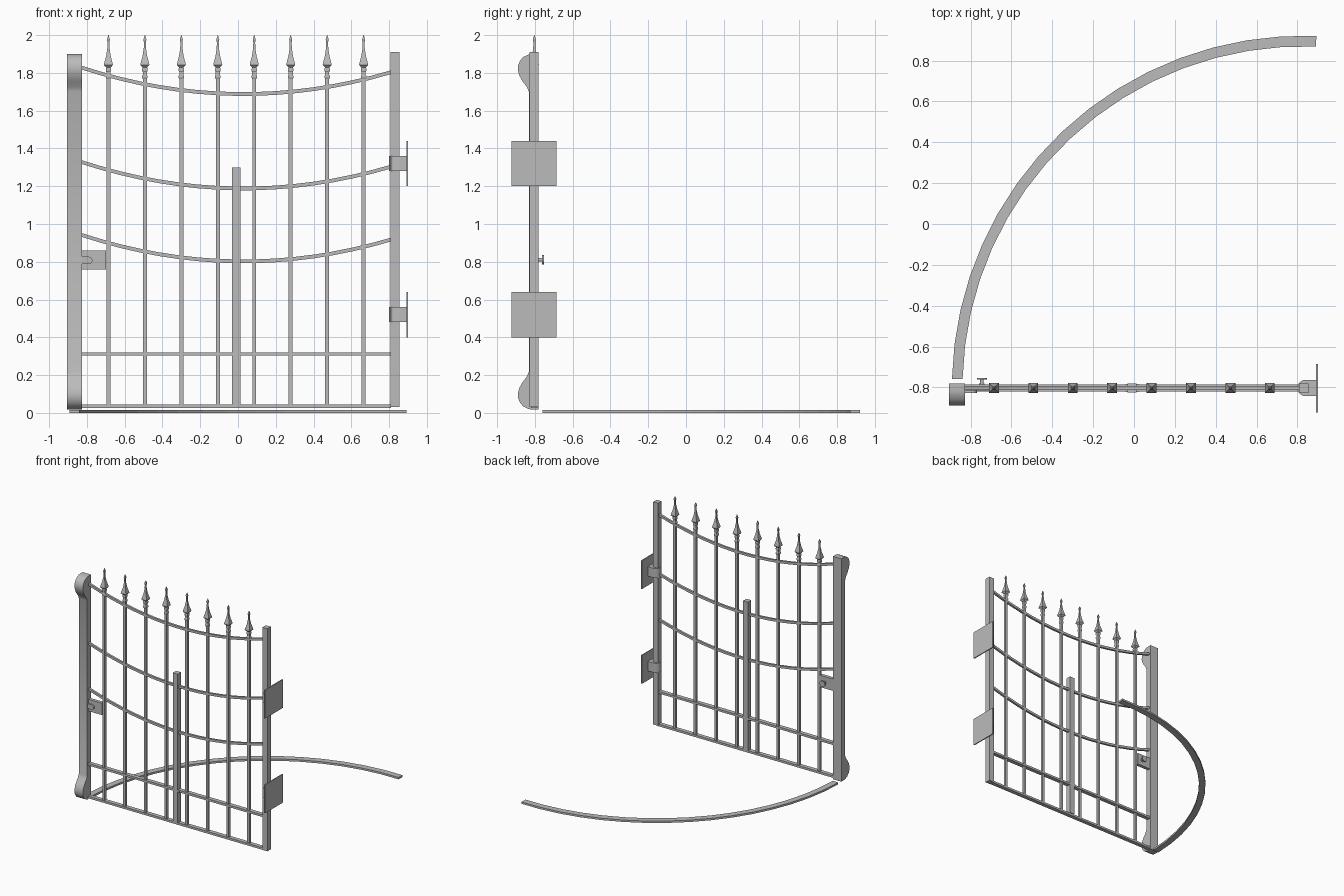
import bpy, bmesh, math
from mathutils import Vector

if "Cube" in bpy.data.objects:
    bpy.data.objects.remove(bpy.data.objects["Cube"], do_unlink=True)

# One painted metal colour
GREY = (0.5, 0.5, 0.5, 1)
metal = bpy.data.materials.new("grey_metal")
metal.use_nodes = True
metal.diffuse_color = GREY
metal.node_tree.nodes["Principled BSDF"].inputs["Base Color"].default_value = GREY

GATE_Y = -0.803


def finish(name, bm, smooth=False):
    bmesh.ops.recalc_face_normals(bm, faces=bm.faces)
    mesh = bpy.data.meshes.new(name)
    bm.to_mesh(mesh)
    bm.free()
    mesh.materials.append(metal)
    ob = bpy.data.objects.new(name, mesh)
    bpy.context.collection.objects.link(ob)
    if smooth:
        bpy.ops.object.select_all(action='DESELECT')
        ob.select_set(True)
        bpy.context.view_layer.objects.active = ob
        bpy.ops.object.shade_smooth_by_angle(angle=math.radians(35))
    return ob


def box(name, x, y, z):
    """Box from (low, high) ranges."""
    bm = bmesh.new()
    bmesh.ops.create_cube(bm, size=1)
    for v in bm.verts:
        v.co = Vector([(r[0] + r[1]) / 2 + c * (r[1] - r[0]) for r, c in zip((x, y, z), v.co)])
    return finish(name, bm)


def prism(name, points, offset, smooth=False):
    """Flat outline pushed along an offset."""
    bm = bmesh.new()
    face = bm.faces.new([bm.verts.new(p) for p in points])
    out = bmesh.ops.extrude_face_region(bm, geom=[face])
    bmesh.ops.translate(bm, vec=offset, verts=[v for v in out["geom"] if isinstance(v, bmesh.types.BMVert)])
    return finish(name, bm, smooth)


def sweep(name, sections):
    """Skin four-cornered sections into a bar."""
    bm = bmesh.new()
    rings = [[bm.verts.new(p) for p in s] for s in sections]
    for a, b in zip(rings, rings[1:]):
        for i in range(4):
            j = (i + 1) % 4
            bm.faces.new((a[i], a[j], b[j], b[i]))
    bm.faces.new(rings[0])
    bm.faces.new(rings[-1])
    return finish(name, bm)


def cylinder(name, x, z, radius, y0, y1):
    ring = [(x + radius * math.cos(i * math.tau / 20), y0, z + radius * math.sin(i * math.tau / 20))
            for i in range(20)]
    return prism(name, ring, (0, y1 - y0, 0), True)


# Latch post with a swelling at each end of its front
swell = [(-0.832, 1.70), (-0.842, 1.725), (-0.865, 1.755), (-0.882, 1.785), (-0.89, 1.815),
         (-0.888, 1.842), (-0.878, 1.866), (-0.86, 1.885), (-0.835, 1.897), (-0.82, 1.90)]
mirrored = [(y, 1.918 - z) for y, z in reversed(swell)]
outline = [(-0.78, 0.018)] + mirrored + swell + [(-0.78, 1.90)]
prism("latch_post", [(-0.905, y, z) for y, z in outline], (0.078, 0, 0), True)

# Hinge post
box("hinge_post", (0.808, 0.854), (-0.828, -0.782), (0.03, 1.91))

# Straight rails
for name, z in (("bottom_rail", 0.035), ("low_rail", 0.312)):
    box(name, (-0.83, 0.81), (GATE_Y - 0.017, GATE_Y + 0.017), (z - 0.009, z + 0.009))

# Sagging rails
for name, low in (("lower_curved_rail", 0.802), ("middle_curved_rail", 1.188), ("top_curved_rail", 1.688)):
    sections = []
    for i in range(17):
        x = -0.83 + 1.642 * i / 16
        z = low + 0.19 * (x - 0.03) ** 2
        sections.append([(x, GATE_Y + a * 0.009, z + b * 0.01)
                         for a, b in ((-1, -1), (1, -1), (1, 1), (-1, 1))])
    sweep(name, sections)

# Upright bars with spear finials
spear = [(0.011, 1.768), (0.014, 1.775), (0.014, 1.785), (0.011, 1.79), (0.011, 1.805), (0.014, 1.81),
         (0.014, 1.823), (0.011, 1.828), (0.024, 1.842), (0.022, 1.852), (0.012, 1.89), (0.006, 1.93),
         (0.005, 1.962), (0.008, 1.976), (0.001, 2.0)]
for i in range(8):
    x = -0.686 + 0.193 * i
    box(f"bar_{i + 1}", (x - 0.0105, x + 0.0105), (GATE_Y - 0.0105, GATE_Y + 0.0105), (0.035, 1.77))
    sweep(f"finial_{i + 1}", [[(x + a * r, GATE_Y + b * r, z)
                               for a, b in ((-1, -1), (1, -1), (1, 1), (-1, 1))] for r, z in spear])

# Centre stile and its guide
box("centre_stile", (-0.032, 0.013), (GATE_Y - 0.022, GATE_Y + 0.022), (0.044, 1.30))
box("stile_guide", (-0.045, 0.026), (GATE_Y - 0.02, GATE_Y + 0.02), (0.303, 0.321))

# Lock case, front latch tongue and rear knob
box("lock_case", (-0.828, -0.70), (-0.815, -0.787), (0.76, 0.86))
tongue = [(-0.828, -0.828, 0.787), (-0.79, -0.828, 0.787)]
tongue += [(-0.79 + 0.02 * math.cos(a), -0.828, 0.807 + 0.02 * math.sin(a))
           for a in (math.radians(d) for d in range(-60, 90, 30))]
tongue += [(-0.79, -0.828, 0.827), (-0.828, -0.828, 0.827)]
prism("latch_tongue", tongue, (0, 0.02, 0))
cylinder("knob_stem", -0.745, 0.81, 0.009, -0.79, -0.757)
cylinder("knob_collar", -0.745, 0.81, 0.014, -0.787, -0.78)
cylinder("knob_disc", -0.745, 0.81, 0.025, -0.762, -0.753)

# Hinges: wall plate and rounded block around the post
for name, z in (("upper", 1.32), ("lower", 0.52)):
    box(f"{name}_hinge_plate", (0.891, 0.9), (-0.923, -0.686), (z - 0.12, z + 0.12))
    block = [(0.84 - 0.04 * math.sin(a), GATE_Y + 0.04 * math.cos(a), z - 0.04)
             for a in (math.pi * k / 10 for k in range(11))]
    block += [(0.893, GATE_Y - 0.04, z - 0.04), (0.893, GATE_Y + 0.04, z - 0.04)]
    prism(f"{name}_hinge_block", block, (0, 0, 0.08), True)

# Curved ground track
CENTRE_X, INNER, OUTER = 0.83, 1.67, 1.722
start, end = math.radians(178.6), math.radians(87.9)
sections = []
for i in range(17):
    a = start + (end - start) * i / 16
    sections.append([(CENTRE_X + r * math.cos(a), -0.8 + r * math.sin(a), z)
                     for r, z in ((INNER, 0), (OUTER, 0), (OUTER, 0.016), (INNER, 0.016))])
sweep("ground_track", sections)
